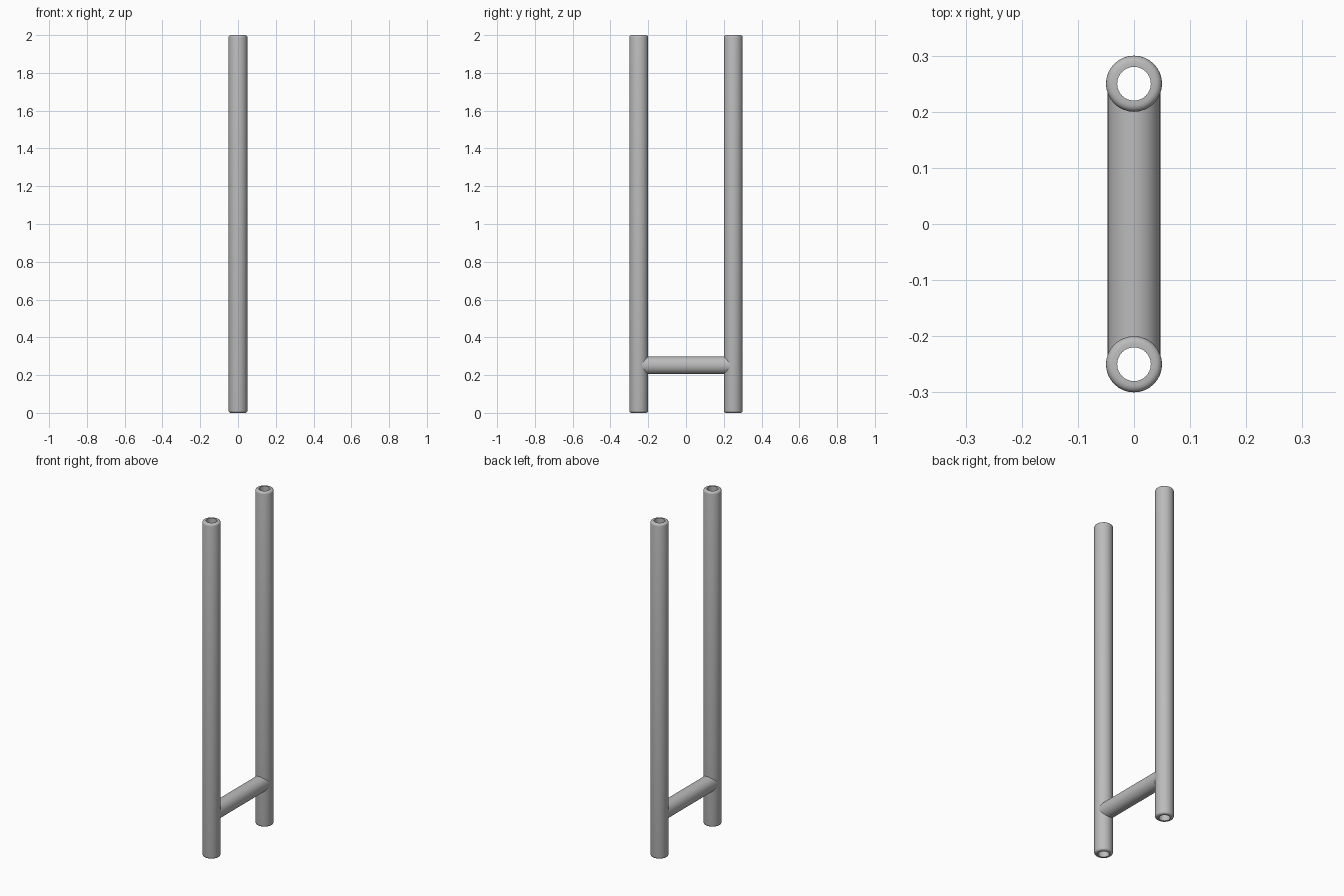
import bpy, bmesh, math

cube = bpy.data.objects.get("Cube")
if cube:
    bpy.data.objects.remove(cube, do_unlink=True)

SEGMENTS = 32
OUTER, INNER, HEIGHT = 0.05, 0.03, 2.0
SPACING = 0.25
BAR_RADIUS, BAR_Z = 0.047, 0.252

metal = bpy.data.materials.new("grey metal")
metal.use_nodes = True
grey = (0.5, 0.5, 0.5, 1)
metal.diffuse_color = grey
metal.node_tree.nodes["Principled BSDF"].inputs["Base Color"].default_value = grey


def loft(name, rings, closed=False):
    """Skin a list of vertex rings into a smooth-shaded object."""
    bm = bmesh.new()
    loops = [[bm.verts.new(p) for p in ring] for ring in rings]
    following = loops[1:] + (loops[:1] if closed else [])
    for a, b in zip(loops, following):
        for i in range(SEGMENTS):
            j = (i + 1) % SEGMENTS
            bm.faces.new((a[i], a[j], b[j], b[i]))
    bmesh.ops.recalc_face_normals(bm, faces=bm.faces)
    mesh = bpy.data.meshes.new(name)
    bm.to_mesh(mesh)
    bm.free()
    mesh.materials.append(metal)
    obj = bpy.data.objects.new(name, mesh)
    bpy.context.collection.objects.link(obj)
    bpy.ops.object.select_all(action="DESELECT")
    obj.select_set(True)
    bpy.context.view_layer.objects.active = obj
    bpy.ops.object.shade_smooth_by_angle(angle=math.radians(35))
    return obj


angles = [2 * math.pi * i / SEGMENTS for i in range(SEGMENTS)]

# Open tube section: rounded outer edges at both ends, straight bore
ROUND = 0.012
arc = [math.pi / 2 * k / 4 for k in range(5)]
top = [(OUTER - ROUND + ROUND * math.cos(t), HEIGHT - ROUND + ROUND * math.sin(t)) for t in arc]
bottom = [(r, HEIGHT - z) for r, z in reversed(top)]
profile = bottom + top + [(INNER, HEIGHT), (INNER, 0)]

# Two upright tubes
for name, y in (("front_post", -SPACING), ("back_post", SPACING)):
    rings = [[(r * math.cos(a), y + r * math.sin(a), z) for a in angles] for r, z in profile]
    loft(name, rings, closed=True)

# Crossbar with ends coped to the curve of the posts
bar_rings = []
for side in (-1, 1):
    ring = []
    for a in angles:
        x = BAR_RADIUS * math.cos(a)
        reach = SPACING - math.sqrt(OUTER ** 2 - x ** 2) + 0.001
        ring.append((x, side * reach, BAR_Z + BAR_RADIUS * math.sin(a)))
    bar_rings.append(ring)
loft("crossbar", bar_rings)
